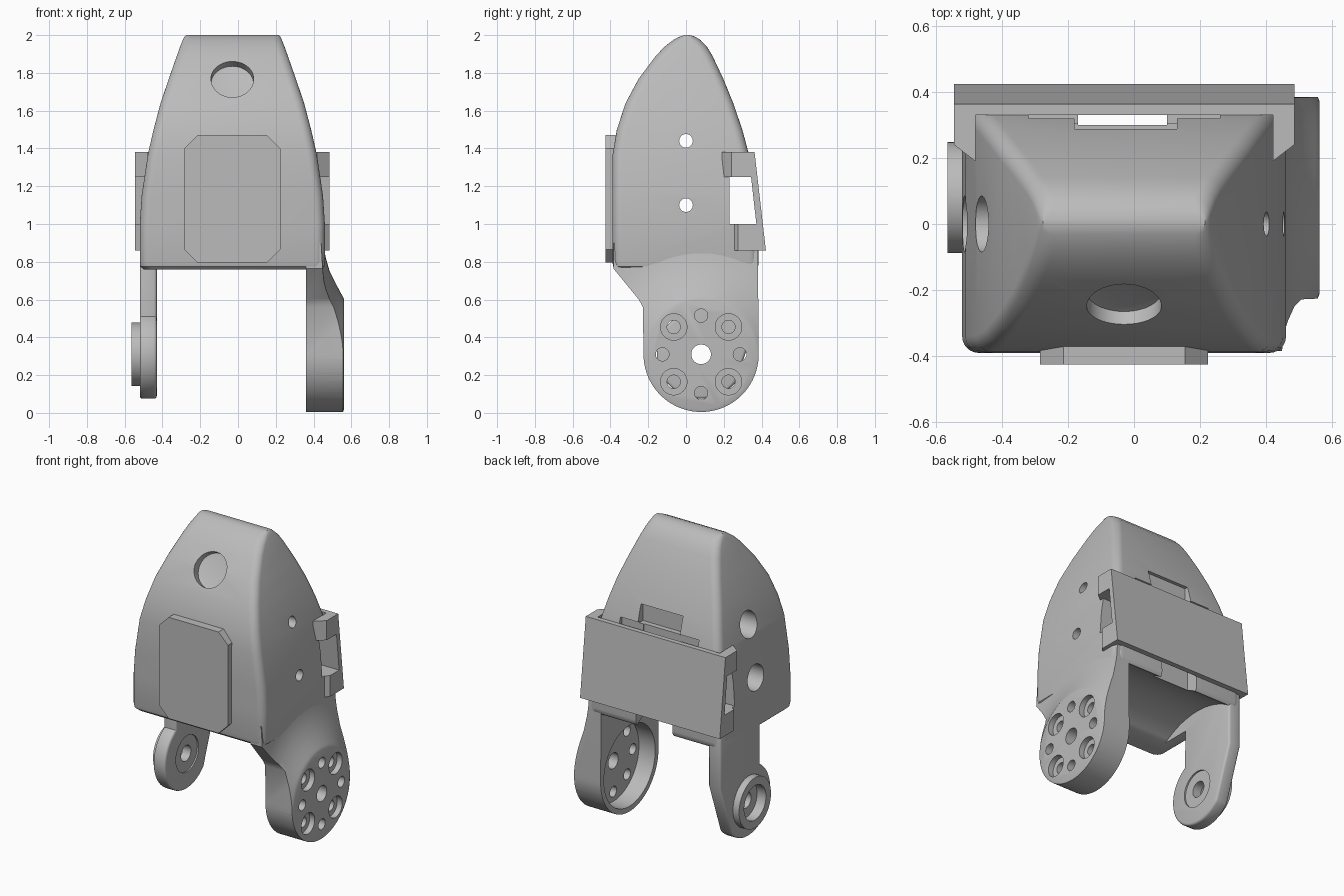
import bpy, bmesh
from math import sin, cos, pi, radians
from mathutils import Vector

if "Cube" in bpy.data.objects:
    bpy.data.objects.remove(bpy.data.objects["Cube"])

CX = -0.03                      # centre line of the shell
PY, PZ = 0.08, 0.31             # pivot axis of the two lugs

grey = bpy.data.materials.new("plain grey")
grey.use_nodes = True
grey.diffuse_color = (0.5, 0.5, 0.5, 1)
grey.node_tree.nodes["Principled BSDF"].inputs["Base Color"].default_value = (0.5, 0.5, 0.5, 1)


def loft(name, rings):
    """Closed solid through rings of equal point count."""
    bm = bmesh.new()
    loops = [[bm.verts.new(p) for p in ring] for ring in rings]
    n = len(loops[0])
    for a, b in zip(loops, loops[1:]):
        for i in range(n):
            j = (i + 1) % n
            bm.faces.new((a[i], a[j], b[j], b[i]))
    bm.faces.new(loops[0])
    bm.faces.new(loops[-1])
    bmesh.ops.recalc_face_normals(bm, faces=bm.faces)
    mesh = bpy.data.meshes.new(name)
    bm.to_mesh(mesh)
    bm.free()
    mesh.materials.append(grey)
    obj = bpy.data.objects.new(name, mesh)
    bpy.context.collection.objects.link(obj)
    return obj


def prism(name, pts, axis, a, b):
    """Extrude a flat outline along the given axis from a to b."""
    k = "xyz".index(axis)
    return loft(name, [[p[:k] + (d,) + p[k:] for p in pts] for d in (a, b)])


def box(name, x0, x1, y0, y1, z0, z1):
    return prism(name, [(x0, y0), (x1, y0), (x1, y1), (x0, y1)], "z", z0, z1)


def arc(cy, cz, r, a0, a1, n):
    return [(cy + r * cos(radians(a0 + (a1 - a0) * i / n)),
             cz + r * sin(radians(a0 + (a1 - a0) * i / n))) for i in range(n + 1)]


def lathe_x(name, cy, cz, profile, n=48):
    """Solid of revolution about x; profile is (x, radius) pairs."""
    return loft(name, [[(x, y, z) for y, z in arc(cy, cz, r, 0, 360, n)[:-1]]
                       for x, r in profile])


def rod(cy, cz, r, a, b, n=32):
    return lathe_x("cutter", cy, cz, [(a, r), (b, r)], n)


def bake(obj):
    dg = bpy.context.evaluated_depsgraph_get()
    mesh = bpy.data.meshes.new_from_object(obj.evaluated_get(dg))
    obj.modifiers.clear()
    obj.data = mesh


def combine(obj, tools, op="DIFFERENCE"):
    for tool in tools:
        m = obj.modifiers.new("bool", "BOOLEAN")
        m.object, m.operation, m.solver = tool, op, "EXACT"
        bake(obj)
        bpy.data.objects.remove(tool)


def smooth(obj, angle=32):
    bpy.ops.object.select_all(action="DESELECT")
    obj.select_set(True)
    bpy.context.view_layer.objects.active = obj
    bpy.ops.object.shade_smooth_by_angle(angle=radians(angle))


# Main shell: rounded rectangles (height, half width, front, back)
levels = [(0.76, 0.47, -0.37, 0.37), (0.775, 0.487, -0.385, 0.382), (0.8, 0.49, -0.39, 0.385),
          (1.0, 0.49, -0.39, 0.38), (1.15, 0.48, -0.39, 0.37), (1.37, 0.447, -0.388, 0.333),
          (1.5, 0.417, -0.366, 0.298), (1.64, 0.38, -0.32, 0.25), (1.77, 0.336, -0.25, 0.197),
          (1.89, 0.294, -0.16, 0.14), (1.94, 0.276, -0.112, 0.11), (1.975, 0.262, -0.066, 0.076),
          (1.993, 0.253, -0.03, 0.045), (2.0, 0.245, -0.008, 0.018)]
rings = []
for z, w, f, b in levels:
    r = min(0.05, 0.45 * (b - f))
    ring = []
    for sx, y, start in ((1, b - r, 0), (-1, b - r, 90), (-1, f + r, 180), (1, f + r, 270)):
        ring += [(px, py, z) for px, py in arc(CX + sx * (w - r), y, r, start, start + 90, 6)]
    rings.append(ring)
shell = loft("shell", rings)

# Round window on the sloping front
normal = Vector((0, -0.84, 0.54))
up = Vector((0, 0.54, 0.84))
centre = Vector((CX, -0.25, 1.77))
window = loft("cutter", [[centre + normal * d + r * (Vector((1, 0, 0)) * cos(i * pi / 20) + up * sin(i * pi / 20))
                          for i in range(40)] for d, r in ((-0.06, 0.085), (-0.055, 0.113), (0.12, 0.113))])
cutters = [window,
           rod(PY, PZ, 0.54, -0.43, 0.36, 96),             # underside clearance
           box("cutter", -0.7, 0.7, 0.23, 0.6, 1.0, 1.25),  # cross slot behind the cover
           box("cutter", -0.32, 0.26, 0.305, 0.6, 1.2, 1.42),
           box("cutter", -0.18, 0.13, 0.265, 0.6, 1.41, 1.53),
           box("cutter", -0.17, 0.1, 0.3, 0.6, 0.7, 1.46)]
for z in (1.1, 1.44):                                       # side bores
    cutters += [rod(0, z, 0.036, -0.7, 0.7), rod(0, z, 0.085, -0.7, 0.2)]
combine(shell, cutters)
smooth(shell)

# Left lug: flared disc trimmed to the outline, hollow inside, with bolt circle
outline = arc(PY, PZ, 0.305, 180, 360, 40) + [(0.38, 0.9), (-0.385, 0.9), (-0.385, 0.765), (-0.25, 0.6), (-0.228, 0.56)]
left_lug = lathe_x("left_lug", PY, PZ, [
    (0.36, 0.75), (0.44, 0.75), (0.455, 0.56), (0.465, 0.51), (0.485, 0.44),
    (0.52, 0.37), (0.548, 0.318), (0.556, 0.305), (0.562, 0.29)], 96)
combine(left_lug, [prism("cutter", outline, "x", 0.3, 0.7)], "INTERSECT")
cutters = [rod(PY, PZ, 0.27, 0.3, 0.48, 64), rod(PY, PZ, 0.052, 0.3, 0.7)]
for i in range(4):
    a = i * pi / 2
    cutters.append(rod(PY + 0.205 * cos(a), PZ + 0.205 * sin(a), 0.035, 0.3, 0.7))
    a += pi / 4
    y, z = PY + 0.205 * cos(a), PZ + 0.205 * sin(a)
    cutters += [rod(y, z, 0.035, 0.3, 0.7), rod(y, z, 0.07, 0.525, 0.7)]
combine(left_lug, cutters)
smooth(left_lug)

# Right lug: flat arm with a round end and a bored boss
outline = [(0.38, 0.9), (-0.04, 0.9)] + arc(PY, PZ, 0.235, 121, 320, 32) + [(0.38, 0.5)]
right_lug = prism("right_lug", outline, "x", -0.52, -0.43)
bev = right_lug.modifiers.new("bevel", "BEVEL")
bev.width, bev.segments, bev.limit_method, bev.angle_limit = 0.015, 3, "ANGLE", radians(60)
bake(right_lug)
boss = rod(PY, PZ, 0.168, -0.565, -0.5, 48)
combine(right_lug, [boss], "UNION")
combine(right_lug, [rod(PY, PZ, 0.052, -0.7, -0.3), rod(PY, PZ, 0.115, -0.7, -0.5),
                    rod(PY, PZ, 0.12, -0.44, -0.3)])
smooth(right_lug)

# Chamfered pad on the front
x0, x1, z0, z1, c = CX - 0.254, CX + 0.254, 0.795, 1.47, 0.07
prism("front_pad", [(x0 + c, z0), (x1 - c, z0), (x1, z0 + c), (x1, z1 - c),
                    (x1 - c, z1), (x0 + c, z1), (x0, z1 - c), (x0, z0 + c)], "y", -0.425, -0.37)

# Sloping rear cover and its four hooked clips
prism("rear_cover", [(0.33, 1.38), (0.363, 1.38), (0.423, 0.86), (0.388, 0.86)], "x", CX - 0.515, CX + 0.515)
for side, s in (("left", 1), ("right", -1)):
    for level, z0, z1, tip, back in (("upper", 1.25, 1.38, 0.19, 0.345), ("lower", 0.86, 1.0, 0.225, 0.39)):
        hook = [(CX + s * 0.515, back), (CX + s * 0.515, tip + 0.05), (CX + s * 0.45, tip), (CX + s * 0.45, back)]
        prism(f"{side}_{level}_clip", hook, "z", z0, z1)
